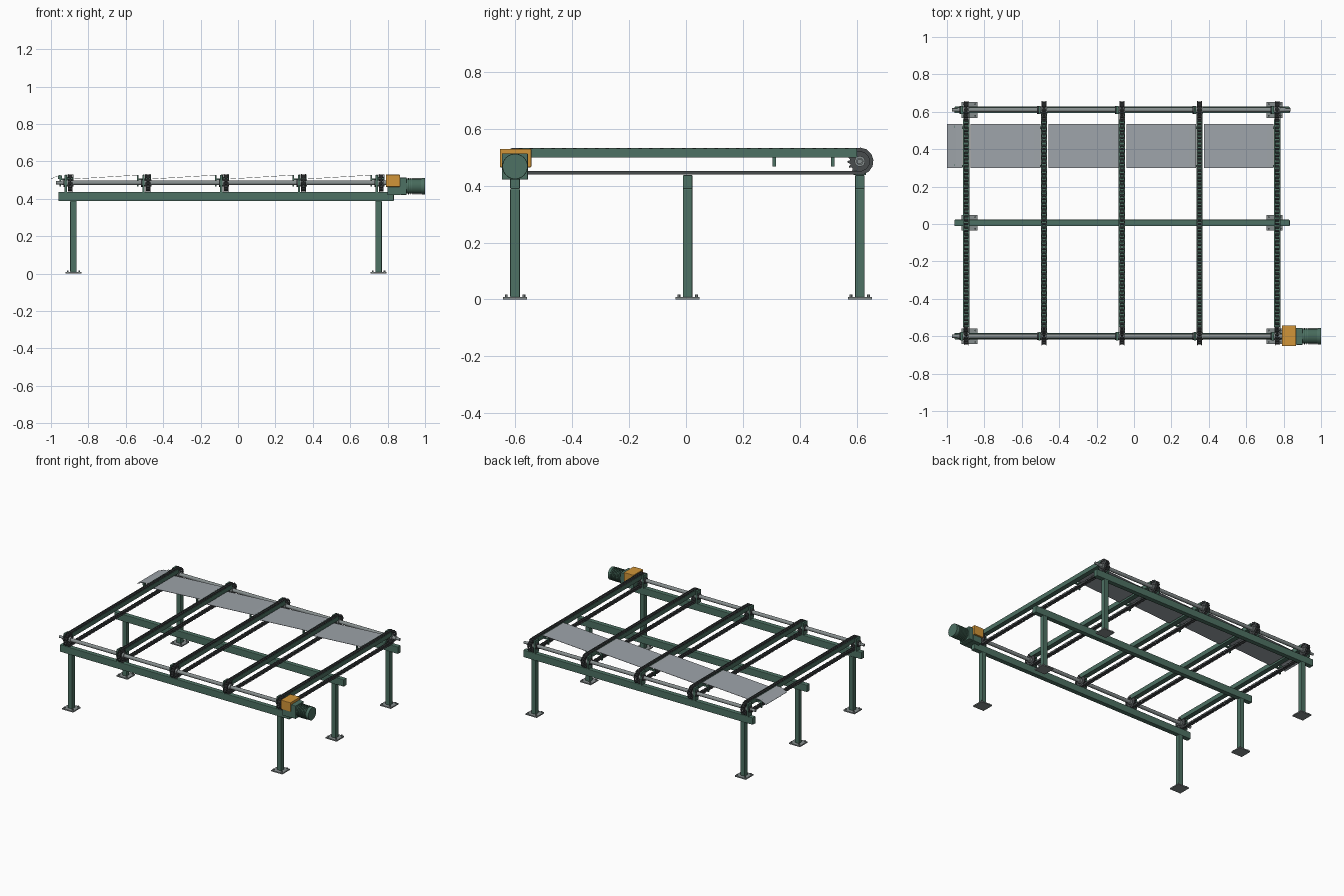
import bpy, bmesh, math
from mathutils import Matrix, Vector

if "Cube" in bpy.data.objects:
    bpy.data.objects.remove(bpy.data.objects["Cube"])


def material(name, rgb):
    m = bpy.data.materials.new(name)
    m.diffuse_color = (*rgb, 1)
    m.use_nodes = True
    m.node_tree.nodes["Principled BSDF"].inputs["Base Color"].default_value = m.diffuse_color
    return m


GREEN = material("machine green", (0.075, 0.165, 0.125))
DARK_GREEN = material("motor green", (0.05, 0.12, 0.085))
ORANGE = material("gearbox orange", (0.64, 0.30, 0.04))
CHAIN = material("chain grey", (0.065, 0.072, 0.075))
STEEL = material("shaft steel", (0.24, 0.27, 0.27))
SHEET = material("sheet metal", (0.34, 0.37, 0.40))


def finish(bm, name, mat, smooth=False):
    bmesh.ops.recalc_face_normals(bm, faces=bm.faces)
    me = bpy.data.meshes.new(name)
    bm.to_mesh(me)
    bm.free()
    me.materials.append(mat)
    ob = bpy.data.objects.new(name, me)
    bpy.context.collection.objects.link(ob)
    if smooth:
        bpy.context.view_layer.objects.active = ob
        ob.select_set(True)
        bpy.ops.object.shade_smooth_by_angle(angle=math.radians(35))
        ob.select_set(False)
    return ob


def add_box(bm, x0, x1, y0, y1, z0, z1):
    m = Matrix.Translation(((x0 + x1) / 2, (y0 + y1) / 2, (z0 + z1) / 2))
    bmesh.ops.create_cube(bm, size=1, matrix=m @ Matrix.Diagonal((x1 - x0, y1 - y0, z1 - z0, 1)))


def box(name, mat, *b, bevel=0):
    bm = bmesh.new()
    add_box(bm, *b)
    ob = finish(bm, name, mat)
    if bevel:
        mod = ob.modifiers.new("rounded corners", 'BEVEL')
        mod.width, mod.segments = bevel, 2
    return ob


def add_rod(bm, x0, x1, y, z, r, n=20):
    m = Matrix.Translation(((x0 + x1) / 2, y, z)) @ Matrix.Rotation(math.pi / 2, 4, 'Y')
    bmesh.ops.create_cone(bm, cap_ends=True, segments=n, radius1=r, radius2=r, depth=x1 - x0, matrix=m)


def rod(name, mat, *a, n=20):
    bm = bmesh.new()
    add_rod(bm, *a, n=n)
    return finish(bm, name, mat, True)


BEAM_Y = (-0.60, 0.006, 0.61)
LEG_X = (-0.88, 0.752)
TRACK_X = (-0.897, -0.481, -0.065, 0.35, 0.766)
YF, YB, ZC, R = -0.60, 0.61, 0.485, 0.04      # shaft positions and chain radius

# Frame: beams, legs, foot plates and anchor bolts
for y in BEAM_Y:
    box("cross_beam", GREEN, -0.96, 0.833, y - 0.017, y + 0.017, 0.387, 0.437, bevel=0.004)
    for x in LEG_X:
        box("leg", GREEN, x - 0.017, x + 0.017, y - 0.017, y + 0.017, 0.006, 0.389, bevel=0.004)
        box("foot_plate", STEEL, x - 0.043, x + 0.043, y - 0.042, y + 0.042, 0, 0.008)
        bm = bmesh.new()
        for sx in (-1, 1):
            for sy in (-1, 1):
                bmesh.ops.create_cone(bm, cap_ends=True, segments=6, radius1=0.005, radius2=0.005, depth=0.01,
                                      matrix=Matrix.Translation((x + sx * 0.031, y + sy * 0.031, 0.012)))
        finish(bm, "anchor_bolts", STEEL)

# Shafts with stepped ends
for y, end in ((YF, 0.80), (YB, 0.81)):
    rod("shaft", STEEL, -0.945, end, y, ZC, 0.0125)
    rod("shaft_end", STEEL, -0.972, -0.94, y, ZC, 0.009)
rod("shaft_end", STEEL, 0.80, 0.836, YB, ZC, 0.009)


def loop_point(s):
    """Position and tangent angle along the chain loop at distance s."""
    L, A = YB - YF, math.pi * R
    if s < L:
        return YF + s, ZC + R, 0
    s -= L
    if s < A:
        a = s / R
        return YB + R * math.sin(a), ZC + R * math.cos(a), -a
    s -= A
    if s < L:
        return YB - s, ZC - R, math.pi
    a = (s - L) / R
    return YF - R * math.sin(a), ZC - R * math.cos(a), math.pi - a


def chain(x):
    bm = bmesh.new()
    total = 2 * (YB - YF) + 2 * math.pi * R
    n = 2 * round(total / 0.019 / 2)
    p = total / n
    for i in range(n):
        y, z, a = loop_point(i * p)
        m = Matrix.Translation((x, y, z)) @ Matrix.Rotation(a, 4, 'X')
        off = 0.0095 if i % 2 else 0.012
        for sx in (-off, off):
            bmesh.ops.create_cube(bm, size=1, matrix=m @ Matrix.Translation((sx, 0, 0))
                                  @ Matrix.Diagonal((0.0024, p * 1.35, 0.0135, 1)))
        y, z, a = loop_point((i + 0.5) * p)
        add_rod(bm, x - 0.0085, x + 0.0085, y, z, 0.0055, n=8)
    finish(bm, "drive_chain", CHAIN)


def sprocket(x, y, teeth=14):
    bm = bmesh.new()
    ring = []
    for i in range(teeth * 4):
        a = 2 * math.pi * i / (teeth * 4)
        r = 0.043 if i % 4 < 2 else 0.035
        ring.append(bm.verts.new((x - 0.005, y + r * math.cos(a), ZC + r * math.sin(a))))
    f = bm.faces.new(ring)
    ext = bmesh.ops.extrude_face_region(bm, geom=[f])
    bmesh.ops.translate(bm, vec=Vector((0.01, 0, 0)),
                        verts=[v for v in ext["geom"] if isinstance(v, bmesh.types.BMVert)])
    finish(bm, "sprocket", CHAIN)
    rod("sprocket_hub", STEEL, x - 0.018, x + 0.018, y, ZC, 0.019, n=12)


# Chain tracks
for x in TRACK_X:
    bm = bmesh.new()
    for s in (-1, 1):
        c = x + s * 0.0155
        add_box(bm, c - 0.0015, c + 0.0015, -0.59, 0.60, 0.499, 0.530)
    add_box(bm, x - 0.0165, x + 0.0165, -0.55, 0.56, 0.499, 0.517)
    finish(bm, "track_rail", GREEN)
    chain(x)
    for y in (YF, YB):
        sprocket(x, y)
        # bearing carrier between beam and rail
        box("bearing_plate", GREEN, x - 0.030, x - 0.018, y - 0.022, y + 0.022, 0.437, 0.526)
        rod("bearing_collar", CHAIN, x - 0.037, x - 0.030, y, ZC, 0.021)
    # sheet brackets: upright plus arm reaching to the rail
    for y in (0.31, 0.515):
        bm = bmesh.new()
        add_box(bm, x - 0.058, x - 0.050, y - 0.006, y + 0.006, 0.466, 0.523)
        add_box(bm, x - 0.058, x - 0.016, y - 0.006, y + 0.006, 0.499, 0.509)
        finish(bm, "sheet_bracket", GREEN)

# Sloping cover sheets between the tracks, each with a flat lip
starts = [-1.0] + [x + 0.024 for x in TRACK_X[:-1]]
for x0, xt in zip(starts, TRACK_X):
    bm = bmesh.new()
    pts = [(x0, 0.505), (xt - 0.056, 0.5255), (xt - 0.019, 0.5265)]
    rows = [[bm.verts.new((x, y, z + dz)) for x, z in pts] for y in (0.30, 0.535) for dz in (0, 0.002)]
    a, b, c, d = rows
    for i in range(2):
        for p, q in ((a, b), (b, d), (d, c), (c, a)):
            bm.faces.new((p[i], p[i + 1], q[i + 1], q[i]))
    for i in (0, 2):
        bm.faces.new((a[i], b[i], d[i], c[i]))
    finish(bm, "cover_sheet", SHEET)
box("sheet_bolts", GREEN, -0.962, -0.942, 0.309, 0.321, 0.505, 0.524)
box("sheet_bolts", GREEN, -0.962, -0.942, 0.514, 0.526, 0.505, 0.524)

# Gearbox and motor
box("gearbox", ORANGE, 0.79, 0.866, -0.653, -0.543, 0.464, 0.529, bevel=0.003)
box("gearbox_base", GREEN, 0.80, 0.866, -0.646, -0.555, 0.421, 0.465)
box("motor_flange", GREEN, 0.866, 0.902, -0.646, -0.555, 0.421, 0.513, bevel=0.003)
rod("motor_body", GREEN, 0.90, 0.99, YF, 0.467, 0.040, n=32)
bm = bmesh.new()
for i in range(7):
    add_rod(bm, 0.908 + i * 0.0105, 0.913 + i * 0.0105, YF, 0.467, 0.045, n=32)
finish(bm, "motor_fins", DARK_GREEN, True)
rod("motor_cap", GREEN, 0.982, 1.0, YF, 0.467, 0.044, n=32)
